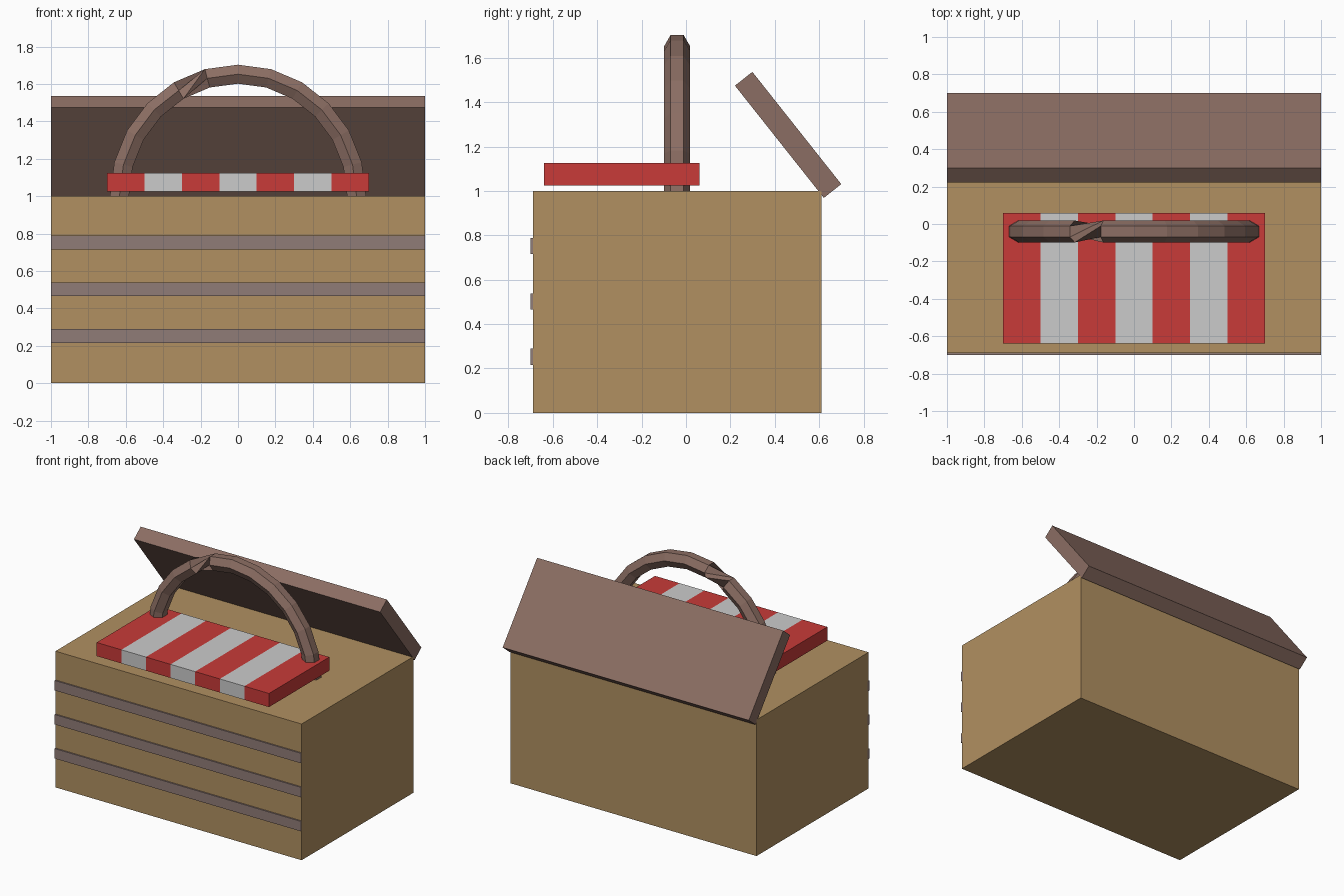
import bpy, bmesh
from math import sin, cos, pi, radians, atan2

if "Cube" in bpy.data.objects:
    bpy.data.objects.remove(bpy.data.objects["Cube"])


def material(name, rgb):
    m = bpy.data.materials.new(name)
    m.diffuse_color = (*rgb, 1)
    m.use_nodes = True
    m.node_tree.nodes["Principled BSDF"].inputs["Base Color"].default_value = m.diffuse_color
    return m


TAN = material("wicker_tan", (0.44, 0.28, 0.12))
BROWN = material("wood_brown", (0.26, 0.155, 0.125))
SLAT = material("slat_brown", (0.28, 0.20, 0.185))
RED = material("cloth_red", (0.58, 0.043, 0.04))


def finish(name, bm, mat):
    bmesh.ops.recalc_face_normals(bm, faces=bm.faces)
    me = bpy.data.meshes.new(name)
    bm.to_mesh(me)
    bm.free()
    if mat:
        me.materials.append(mat)
    ob = bpy.data.objects.new(name, me)
    bpy.context.collection.objects.link(ob)
    return ob


def box(name, center, size, mat=None, rot_x=0):
    bm = bmesh.new()
    bmesh.ops.create_cube(bm, size=1)
    bmesh.ops.scale(bm, vec=size, verts=bm.verts)
    ob = finish(name, bm, mat)
    ob.location = center
    ob.rotation_euler.x = rot_x
    return ob


# Basket body and front slats
box("basket_body", (0, -0.04, 0.5), (2, 1.3, 1), TAN)
for i in range(3):
    box(f"front_slat_{i + 1}", (0, -0.69, 0.2525 + 0.25 * i), (2, 0.02, 0.073), SLAT)

# Open lid, hinged at the back edge
box("lid", (0, 0.46, 1.2525), (2, 0.645, 0.1), BROWN, atan2(-0.505, 0.4))

# Folded striped cloth
for i in range(7):
    box(f"cloth_stripe_{i + 1}", (-0.6 + 0.2 * i, -0.29, 1.075), (0.2, 0.7, 0.1),
        None if i % 2 else RED)

# Arched hexagonal handle with one twisted segment left of the top
bm = bmesh.new()
N, R = 12, 0.0585
rings = []
for k in range(N + 1):
    a = pi * k / N
    twist = radians(120) if k >= 8 else 0
    ring = []
    for j in range(6):
        p = j * pi / 3 + twist
        d = R * sin(p)
        ring.append(bm.verts.new(((0.634 + d) * cos(a), -0.04 + R * cos(p),
                                  1.0 + (0.652 + d) * sin(a))))
    rings.append(ring)
for r, s in zip(rings, rings[1:]):
    for j in range(6):
        n = (j + 1) % 6
        bm.faces.new((r[j], r[n], s[n], s[j]))
bm.faces.new(rings[0])
bm.faces.new(rings[-1])
finish("handle", bm, BROWN)
